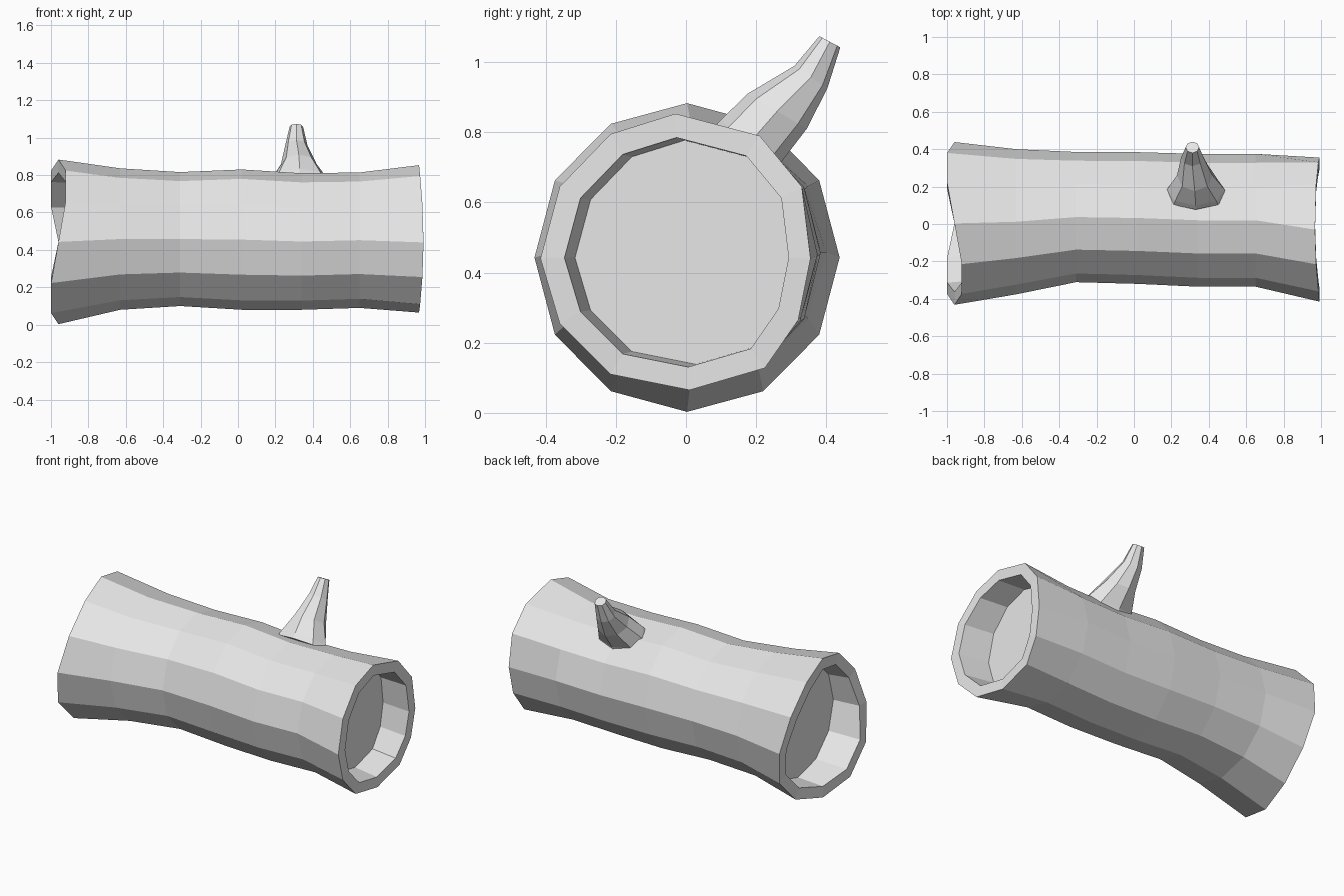
import bpy, bmesh
from math import sin, cos, pi
from mathutils import Vector

cube = bpy.data.objects.get("Cube")
if cube:
    bpy.data.objects.remove(cube)

grey = bpy.data.materials.new("plain_grey")
grey.use_nodes = True
colour = (0.8, 0.8, 0.8, 1)
grey.diffuse_color = colour
grey.node_tree.nodes["Principled BSDF"].inputs["Base Color"].default_value = colour


def loft(name, rings):
    """Skin a list of equal-sized point rings and cap both ends."""
    bm = bmesh.new()
    loops = [[bm.verts.new(p) for p in ring] for ring in rings]
    n = len(loops[0])
    for a, b in zip(loops, loops[1:]):
        for i in range(n):
            j = (i + 1) % n
            bm.faces.new((a[i], a[j], b[j], b[i]))
    bm.faces.new(loops[0][::-1])
    bm.faces.new(loops[-1])
    bmesh.ops.recalc_face_normals(bm, faces=bm.faces)
    mesh = bpy.data.meshes.new(name)
    bm.to_mesh(mesh)
    bm.free()
    mesh.materials.append(grey)
    obj = bpy.data.objects.new(name, mesh)
    bpy.context.collection.objects.link(obj)
    return obj


def trunk_ring(x, y, z, ry, rz, wave=lambda t: 0):
    angles = [i * pi / 6 for i in range(12)]
    return [Vector((x + wave(t), y + ry * cos(t), z + rz * sin(t))) for t in angles]


def shrink(ring, factor, x=None, dy=0):
    """Copy a ring scaled about its centre, optionally flattened at x."""
    c = sum(ring, Vector()) / len(ring)
    out = []
    for p in ring:
        q = Vector((p.x, c.y + (p.y - c.y) * factor + dy, c.z + (p.z - c.z) * factor))
        if x is not None:
            q.x = x
        out.append(q)
    return out


# Trunk: uneven twelve-sided rings, x, centre y, centre z, radius y, radius z
middle = [
    (-0.63, 0.012, 0.458, 0.388, 0.378),
    (-0.31, 0.037, 0.458, 0.348, 0.358),
    (0.02, 0.032, 0.455, 0.352, 0.375),
    (0.34, 0.02, 0.445, 0.355, 0.365),
    (0.65, 0.02, 0.452, 0.355, 0.362),
]
left_end = [(0.355, 0.44), (0.33, 0.645), (0.21, 0.79), (-0.03, 0.853),
            (-0.215, 0.795), (-0.36, 0.645), (-0.415, 0.44), (-0.36, 0.255),
            (-0.215, 0.11), (0.01, 0.065), (0.225, 0.128), (0.32, 0.265)]
end_a = trunk_ring(-0.96, 0.003, 0.443, 0.435, 0.44, lambda t: -0.045 * sin(2 * t))
end_b = [Vector((0.98 + 0.012 * cos(i * pi / 3), y, z)) for i, (y, z) in enumerate(left_end)]

# Sunken ends: rim, inner wall and floor at each end
rings = [shrink(end_a, 0.81, -0.79, 0.005), shrink(end_a, 0.84), end_a]
rings += [trunk_ring(*m) for m in middle]
rings += [end_b, shrink(end_b, 0.83), shrink(end_b, 0.81, 0.8, 0.022)]
loft("trunk", rings)

# Branch stub: tapering eight-sided rings leaning back, with a buried root
across = Vector((1, 0, 0))
branch = []
for centre, rx, r, side in [
    ((0.33, 0.165, 0.745), 0.17, 0.11, (0, 0.8, -0.6)),
    ((0.33, 0.183, 0.772), 0.155, 0.105, (0, 0.8, -0.6)),
    ((0.325, 0.26, 0.86), 0.095, 0.098, (0, 0.86, -0.51)),
    ((0.312, 0.356, 0.957), 0.06, 0.057, (0, 0.82, -0.57)),
    ((0.312, 0.41, 1.058), 0.036, 0.034, (0, 0.88, -0.47)),
]:
    branch.append([Vector(centre) + across * rx * cos(i * pi / 4)
                   + Vector(side) * r * sin(i * pi / 4) for i in range(8)])
loft("branch_stub", branch)
